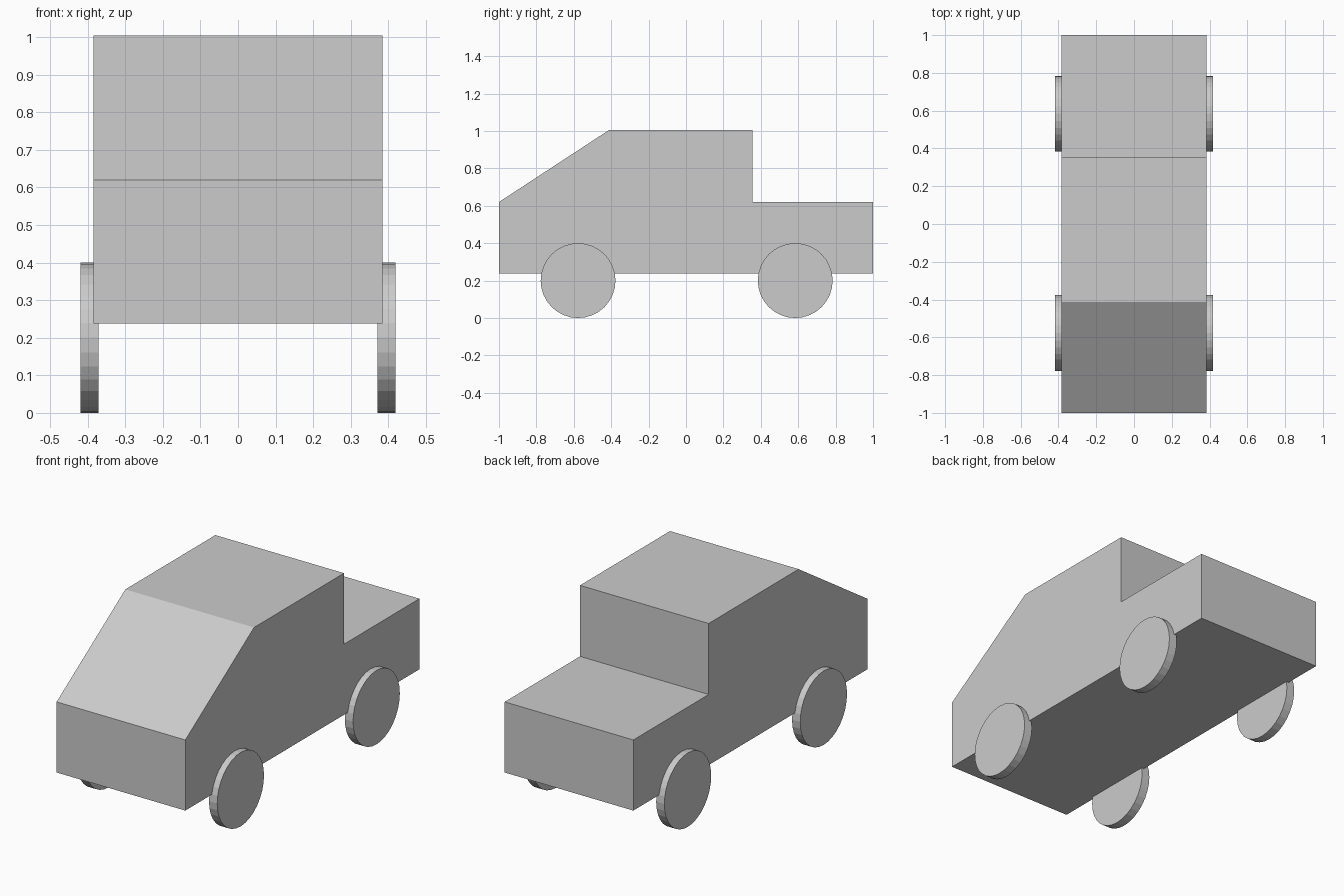
import bpy, bmesh
from math import pi

if "Cube" in bpy.data.objects:
    bpy.data.objects.remove(bpy.data.objects["Cube"])

# Body: side profile (y, z) extruded across the width
HALF_WIDTH = 0.385
profile = [(-1, 0.238), (1, 0.238), (1, 0.62), (0.356, 0.62),
           (0.356, 1.004), (-0.413, 1.004), (-1, 0.62)]
bm = bmesh.new()
side = bm.faces.new([bm.verts.new((-HALF_WIDTH, y, z)) for y, z in profile])
ext = bmesh.ops.extrude_face_region(bm, geom=[side], use_keep_orig=True)
verts = [g for g in ext["geom"] if isinstance(g, bmesh.types.BMVert)]
bmesh.ops.translate(bm, verts=verts, vec=(2 * HALF_WIDTH, 0, 0))
bmesh.ops.recalc_face_normals(bm, faces=bm.faces)
mesh = bpy.data.meshes.new("body")
bm.to_mesh(mesh)
bm.free()
bpy.context.collection.objects.link(bpy.data.objects.new("body", mesh))

# Wheels: thin flat-shaded discs slightly sunk into the sides
for end, y in (("front", -0.577), ("rear", 0.584)):
    for hand, sx in (("left", -1), ("right", 1)):
        bpy.ops.mesh.primitive_cylinder_add(
            vertices=32, radius=0.2, depth=0.049,
            location=(sx * 0.395, y, 0.2), rotation=(0, pi / 2, 0))
        bpy.context.object.name = f"{end}_{hand}_wheel"
